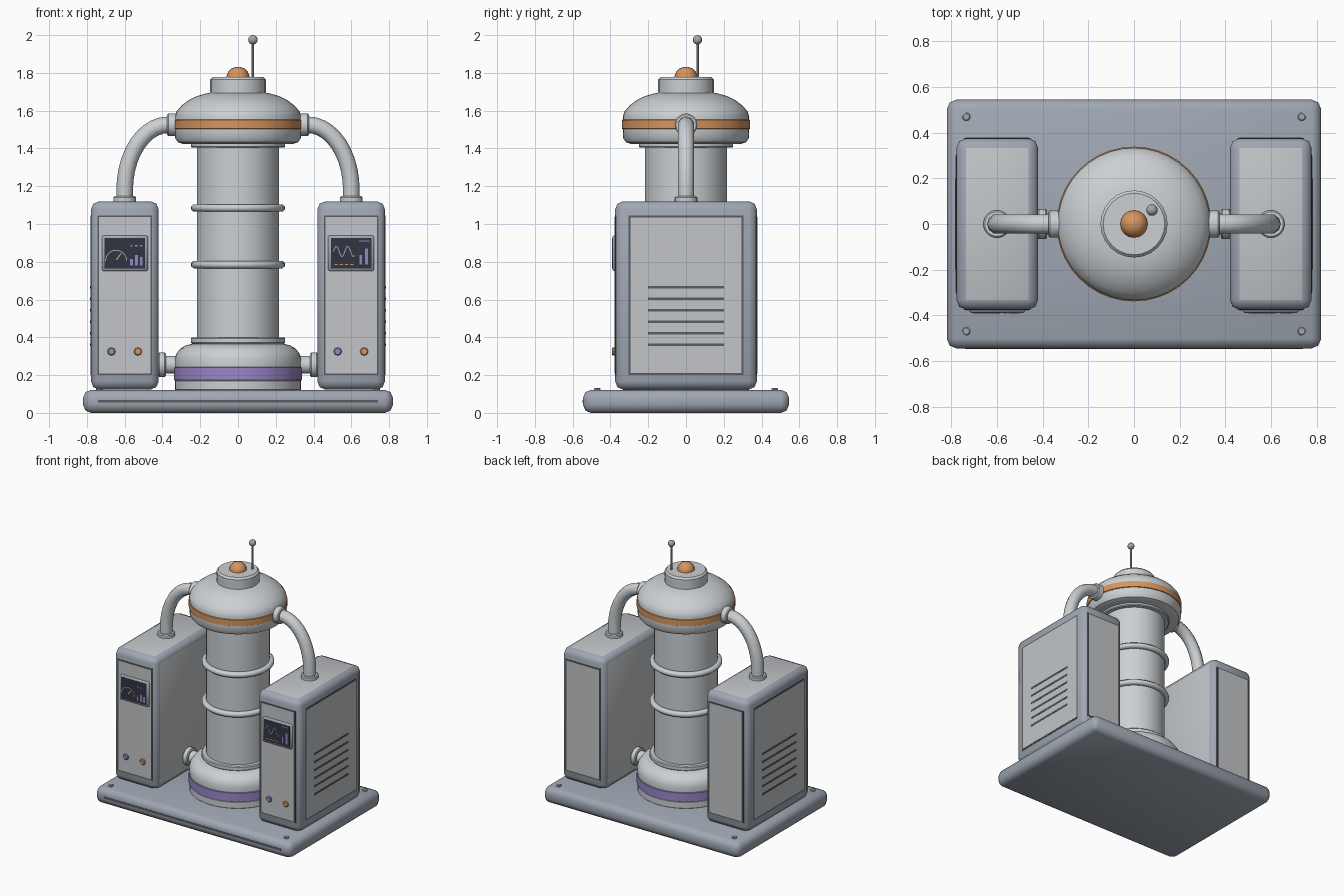
import bpy, bmesh, math
from mathutils import Matrix, Vector

if "Cube" in bpy.data.objects:
    bpy.data.objects.remove(bpy.data.objects["Cube"])


def mat(name, r, g, b):
    m = bpy.data.materials.new(name)
    m.diffuse_color = (r, g, b, 1)
    m.use_nodes = True
    m.node_tree.nodes["Principled BSDF"].inputs["Base Color"].default_value = m.diffuse_color
    return m


METAL = mat("light_metal", 0.60, 0.63, 0.65)
PANEL = mat("panel_grey", 0.54, 0.56, 0.58)
BLUE = mat("blue_grey", 0.35, 0.39, 0.45)
SEAM = mat("seam_grey", 0.10, 0.11, 0.12)
DARK = mat("screen_dark", 0.03, 0.035, 0.055)
ORANGE = mat("orange", 0.68, 0.30, 0.11)
PURPLE = mat("purple", 0.32, 0.24, 0.58)
STEEL = mat("steel", 0.36, 0.38, 0.41)


def finish(name, bm, mats, limit=35):
    bmesh.ops.recalc_face_normals(bm, faces=bm.faces)
    for f in bm.faces:
        f.smooth = True
    for e in bm.edges:
        e.smooth = len(e.link_faces) == 2 and e.calc_face_angle(0) < math.radians(limit)
    me = bpy.data.meshes.new(name)
    bm.to_mesh(me)
    bm.free()
    for m in mats:
        me.materials.append(m)
    ob = bpy.data.objects.new(name, me)
    bpy.context.collection.objects.link(ob)
    return ob


def box(name, lo, hi, mats, bevel=0, rule=None, segments=2):
    lo, hi = Vector(lo), Vector(hi)
    bm = bmesh.new()
    bmesh.ops.create_cube(bm, size=1)
    for v in bm.verts:
        v.co = Vector([(lo[i] + hi[i]) / 2 + v.co[i] * (hi[i] - lo[i]) for i in range(3)])
    if bevel:
        bmesh.ops.bevel(bm, geom=bm.edges[:], offset=bevel, segments=segments,
                        profile=0.5, affect='EDGES')
    bm.normal_update()
    if rule:
        for f in bm.faces:
            f.material_index = rule(f.normal)
    return finish(name, bm, mats, 50 if bevel else 35)


def lathe(name, profile, m, loc=(0, 0, 0), axis='Z', n=32, closed=False, limit=35):
    """Spin (radius, height) points around the given axis."""
    bm = bmesh.new()
    rings = []
    for r, h in profile:
        rings.append([bm.verts.new((r * math.cos(2 * math.pi * i / n),
                                    r * math.sin(2 * math.pi * i / n), h)) for i in range(n)])
    pairs = list(zip(rings, rings[1:])) + ([(rings[-1], rings[0])] if closed else [])
    for a, b in pairs:
        for i in range(n):
            j = (i + 1) % n
            bm.faces.new((a[i], a[j], b[j], b[i]))
    if not closed:
        for ring, p in ((rings[0], profile[0]), (rings[-1], profile[-1])):
            if p[0] > 1e-4:
                bm.faces.new(ring)
    bmesh.ops.remove_doubles(bm, verts=bm.verts[:], dist=1e-5)
    rot = {'Z': Matrix(), 'X': Matrix.Rotation(math.pi / 2, 4, 'Y'),
           'Y': Matrix.Rotation(math.pi / 2, 4, 'X')}[axis]
    bm.transform(Matrix.Translation(loc) @ rot)
    return finish(name, bm, [m], limit)


def disc(name, r, h0, h1, m, loc=(0, 0, 0), axis='Z', n=24, c=0.006):
    """Cylinder with a small chamfer."""
    return lathe(name, [(r - c, h0), (r, h0 + c), (r, h1 - c), (r - c, h1)], m, loc, axis, n)


def strip(name, pts, y, w, m):
    """Thin drawn line on a screen, from x-z points."""
    bm = bmesh.new()
    rows = []
    for i, p in enumerate(pts):
        a, b = Vector(pts[max(i - 1, 0)]), Vector(pts[min(i + 1, len(pts) - 1)])
        d = (b - a).normalized()
        o = Vector((-d.y, d.x)) * w / 2
        rows.append([bm.verts.new((p[0] + k * o.x, y, p[1] + k * o.y)) for k in (1, -1)])
    for a, b in zip(rows, rows[1:]):
        bm.faces.new((a[0], a[1], b[1], b[0]))
    ex = bmesh.ops.extrude_face_region(bm, geom=bm.faces[:])
    bmesh.ops.translate(bm, vec=(0, 0.003, 0),
                        verts=[v for v in ex['geom'] if isinstance(v, bmesh.types.BMVert)])
    return finish(name, bm, [m])


# Base plate, front slot and corner bolts
box("base_plate", (-0.82, -0.545, 0), (0.82, 0.545, 0.122), [BLUE], 0.042)
box("base_front_slot", (-0.74, -0.547, 0.054), (0.74, -0.54, 0.068), [SEAM])
for sx in (-1, 1):
    for sy in (-1, 1):
        disc("base_bolt", 0.018, 0.115, 0.131, STEEL, (sx * 0.735, sy * 0.47, 0), n=12, c=0.004)

# Lower collar of the column
disc("lower_foot", 0.334, 0.118, 0.175, METAL, n=40)
lathe("purple_band", [(0.33, 0.17), (0.339, 0.175), (0.339, 0.24), (0.33, 0.246)], PURPLE, n=40)
lathe("lower_collar", [(0.334, 0.24), (0.336, 0.285), (0.325, 0.315), (0.305, 0.34),
                       (0.275, 0.358), (0.24, 0.366), (0.2, 0.368)], METAL, n=40)

# Column with flanges and ring bands
lathe("column", [(0.218, 0.36), (0.218, 1.44)], METAL, n=40)
disc("lower_flange", 0.25, 0.366, 0.4, METAL, n=40)
disc("upper_flange", 0.25, 1.405, 1.435, METAL, n=40)
for z in (0.785, 1.085):
    ring = [(0.228 + 0.022 * math.cos(a * math.pi / 4 + math.pi / 8),
             z + 0.021 * math.sin(a * math.pi / 4 + math.pi / 8)) for a in range(8)]
    lathe("column_ring", ring, METAL, n=40, closed=True, limit=50)

# Head, orange band, cap, lamp and aerial
lathe("head", [(0.2, 1.422), (0.29, 1.424), (0.318, 1.433), (0.333, 1.455), (0.334, 1.5),
               (0.334, 1.572), (0.325, 1.597), (0.3, 1.626), (0.262, 1.655), (0.215, 1.678),
               (0.165, 1.692), (0.1, 1.698)], METAL, n=40)
lathe("orange_band", [(0.33, 1.5), (0.339, 1.505), (0.339, 1.55), (0.33, 1.555)], ORANGE, n=40)
lathe("head_cap", [(0.147, 1.68), (0.147, 1.765), (0.135, 1.778), (0.05, 1.778)], METAL, n=24)
lathe("lamp", [(0.06, 1.77), (0.06, 1.785), (0.052, 1.806), (0.037, 1.822),
               (0.018, 1.83), (0, 1.832)], ORANGE, n=16)
lathe("aerial_rod", [(0.007, 1.76), (0.007, 1.97)], STEEL, (0.079, 0.061, 0), n=10)
lathe("aerial_ball", [(0.025 * math.sin(i * math.pi / 8), 1.975 - 0.025 * math.cos(i * math.pi / 8))
                      for i in range(9)], STEEL, (0.079, 0.061, 0), n=16)

# Two cabinets with panels, vents, screens, knobs and pipes
for s, side in ((-1, "left"), (1, "right")):
    cx = s * 0.599
    box(side + "_cabinet", (cx - 0.179, -0.375, 0.124), (cx + 0.179, 0.375, 1.12), [BLUE, PANEL], 0.042,
        lambda n: 1 if abs(n.z) > 0.99 or n.x * s < -0.99 else 0)
    for sy, face in ((-1, "front"), (1, "back")):
        for g, d, m, part in ((0.0, 0.377, SEAM, "seam"), (0.009, 0.379, PANEL, "panel")):
            ys = sorted((sy * 0.37, sy * d))
            box(f"{side}_{face}_{part}", (cx - 0.145 + g, ys[0], 0.2 + g),
                (cx + 0.145 - g, ys[1], 1.045 - g), [m])

    def side_plate(name, y0, y1, z0, z1, d, m):
        xs = sorted((cx + s * 0.174, cx + s * d))
        box(f"{side}_{name}", (xs[0], y0, z0), (xs[1], y1, z1), [m])
    side_plate("side_seam", -0.305, 0.305, 0.2, 1.045, 0.181, SEAM)
    side_plate("side_panel", -0.295, 0.295, 0.21, 1.035, 0.183, PANEL)
    for i in range(6):
        z = 0.36 + i * 0.061
        side_plate("vent_slot", -0.2, 0.2, z - 0.007, z + 0.007, 0.185, SEAM)

    # Screen frame and glass
    box(side + "_screen_frame", (cx - 0.122, -0.389, 0.75), (cx + 0.122, -0.37, 0.94), [BLUE], 0.008,
        segments=1)
    box(side + "_screen", (cx - 0.107, -0.391, 0.765), (cx + 0.107, -0.385, 0.925), [DARK])

    # Knobs
    for kx, m in ((-0.071, PURPLE), (0.069, ORANGE)):
        disc(side + "_knob", 0.022, 0.37, 0.392, m, (cx + kx, 0, 0.325), 'Y', n=8, c=0.005)

    # Upper pipe with collars
    cu = bpy.data.curves.new("pipe_path", 'CURVE')
    cu.dimensions = '3D'
    cu.bevel_depth = 0.044
    cu.bevel_resolution = 3
    pts = [(0.6, 1.11)] + [(0.37 + 0.23 * math.cos(a), 1.18 + 0.345 * math.sin(a))
                           for a in [i * math.pi / 20 for i in range(11)]] + [(0.31, 1.525)]
    sp = cu.splines.new('POLY')
    sp.points.add(len(pts) - 1)
    for p, (x, z) in zip(sp.points, pts):
        p.co = (s * x, 0, z, 1)
    tmp = bpy.data.objects.new("pipe_path", cu)
    bpy.context.collection.objects.link(tmp)
    bpy.context.view_layer.update()
    me = bpy.data.meshes.new_from_object(tmp.evaluated_get(bpy.context.evaluated_depsgraph_get()))
    bpy.data.objects.remove(tmp)
    me.materials.clear()
    me.materials.append(METAL)
    for f in me.polygons:
        f.use_smooth = True
    bpy.context.collection.objects.link(bpy.data.objects.new(side + "_upper_pipe", me))
    disc(side + "_cabinet_collar", 0.06, 1.11, 1.147, METAL, (s * 0.6, 0, 0))
    disc(side + "_head_collar", 0.06, -0.03, 0.03, METAL, (s * 0.345, 0, 1.525), 'X')

    # Lower pipe with flange
    lathe(side + "_lower_pipe", [(0.046, -0.06), (0.046, 0.06)], METAL, (s * 0.365, 0, 0.255), 'X', 24)
    disc(side + "_lower_flange", 0.066, -0.02, 0.02, METAL, (s * 0.402, 0, 0.255), 'X')

# Left screen: dial, needle, marks and bars
Y = -0.393
strip("dial_arc", [(-0.645 + 0.056 * math.cos(i * math.pi / 12), 0.805 + 0.056 * math.sin(i * math.pi / 12))
                   for i in range(13)], Y, 0.005, STEEL)
strip("dial_needle", [(-0.645, 0.81), (-0.618, 0.845)], Y, 0.007, ORANGE)
for i, h in enumerate((0.035, 0.055, 0.045)):
    x = -0.564 + i * 0.026
    strip("left_bar", [(x, 0.78), (x, 0.78 + h)], Y, 0.015, PURPLE)
    strip("left_mark", [(x - 0.006, 0.885), (x + 0.006, 0.885)], Y, 0.008, ORANGE if i % 2 else PURPLE)

# Right screen: wave, title line, bars and dashes
strip("wave_line", [(0.505 + i * 0.006, 0.855 + 0.028 * math.sin(i * 0.62)) for i in range(20)],
      Y, 0.005, STEEL)
strip("title_line", [(0.64, 0.91), (0.695, 0.91)], Y, 0.007, PURPLE)
for i, h in enumerate((0.05, 0.085)):
    x = 0.65 + i * 0.03
    strip("right_bar", [(x, 0.785), (x, 0.785 + h)], Y, 0.015, PURPLE)
for i in range(4):
    x = 0.51 + i * 0.028
    strip("dash", [(x, 0.786), (x + 0.017, 0.786)], Y, 0.007, ORANGE)
